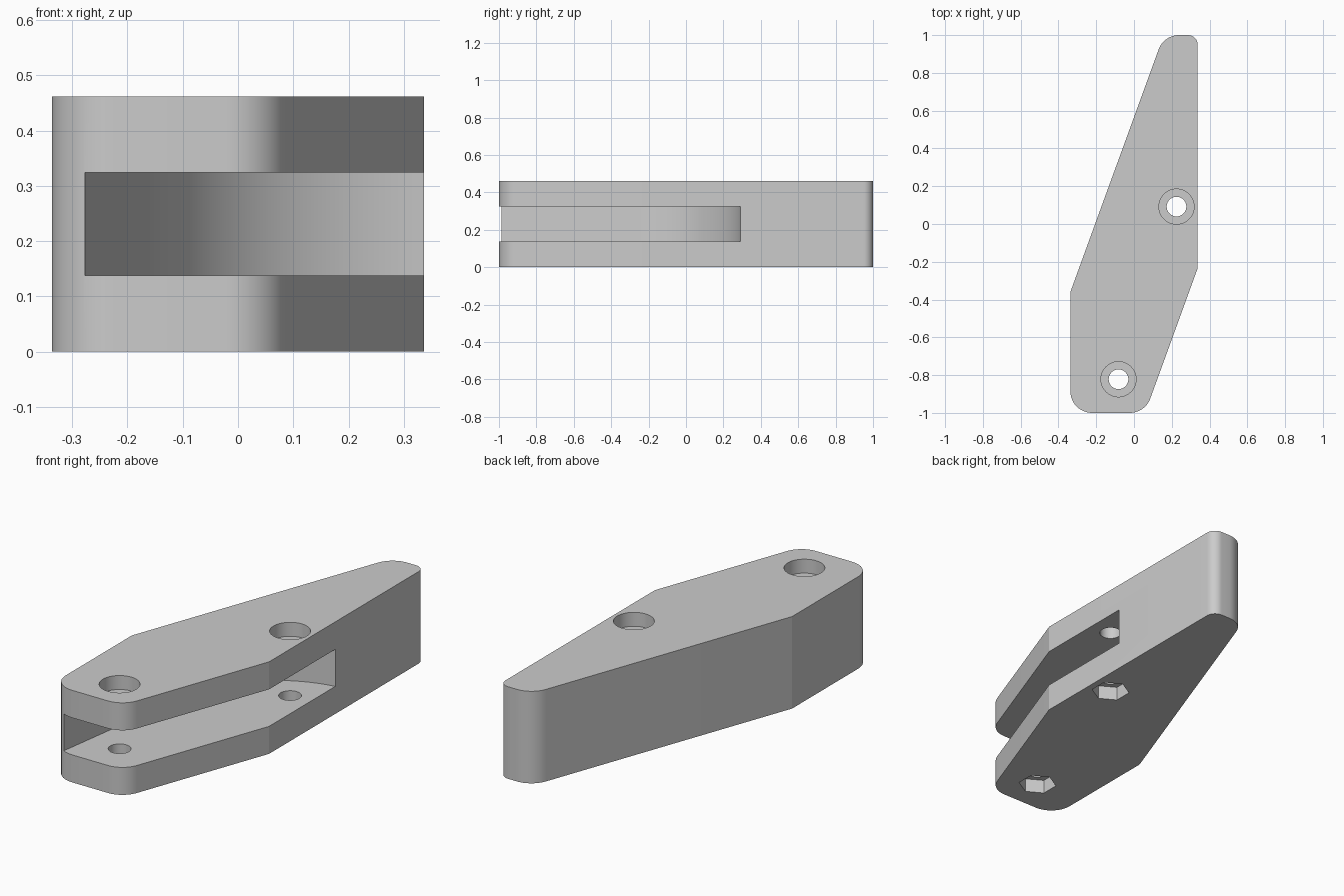
import bpy, bmesh
from math import radians, cos, sin, tan
from mathutils import Vector

if "Cube" in bpy.data.objects:
    bpy.data.objects.remove(bpy.data.objects["Cube"])

HEIGHT = 0.462
GREY = (0.6, 0.6, 0.6, 1)
grey = bpy.data.materials.new("light_grey")
grey.use_nodes = True
grey.diffuse_color = GREY
grey.node_tree.nodes["Principled BSDF"].inputs["Base Color"].default_value = GREY


def arc(center, radius, start, end, steps):
    """Points on an arc, angles in degrees."""
    return [Vector((center[0] + radius * cos(radians(start + (end - start) * i / steps)),
                    center[1] + radius * sin(radians(start + (end - start) * i / steps))))
            for i in range(steps + 1)]


def rounded(corners, steps=12):
    """Closed outline from (x, y, fillet radius) corners."""
    points = []
    for i, (x, y, r) in enumerate(corners):
        p = Vector((x, y))
        if r == 0:
            points.append(p)
            continue
        a = (Vector(corners[i - 1][:2]) - p).normalized()
        b = (Vector(corners[(i + 1) % len(corners)][:2]) - p).normalized()
        half = a.angle(b) / 2
        center = p + (a + b).normalized() * (r / sin(half))
        start = (p + a * (r / tan(half)) - center).normalized()
        end = (p + b * (r / tan(half)) - center).normalized()
        points += [center + start.slerp(end, k / steps) * r for k in range(steps + 1)]
    return points


def prism(name, outline, bottom, top):
    bm = bmesh.new()
    face = bm.faces.new([bm.verts.new((p[0], p[1], bottom)) for p in outline])
    extruded = bmesh.ops.extrude_face_region(bm, geom=[face])["geom"]
    bmesh.ops.translate(bm, vec=(0, 0, top - bottom),
                        verts=[v for v in extruded if isinstance(v, bmesh.types.BMVert)])
    bmesh.ops.recalc_face_normals(bm, faces=bm.faces)
    mesh = bpy.data.meshes.new(name)
    bm.to_mesh(mesh)
    bm.free()
    mesh.materials.append(grey)
    obj = bpy.data.objects.new(name, mesh)
    bpy.context.collection.objects.link(obj)
    return obj


# Main body with rounded ends
body = prism("lever_body", rounded([
    (-0.337, -1, 0.115), (0.0585, -1, 0.115), (0.337, -0.235, 0),
    (0.337, 1, 0.05), (0.158, 1, 0.115), (-0.337, -0.36, 0)]), 0, HEIGHT)

# Side slot: straight wall running into a wide curve
slot = [Vector((-0.291, -1.085)), Vector((-0.277, -0.985))]
slot += arc((0.419, -0.294), 0.59, 171.8, 90, 28)
slot += [Vector((0.6, 0.296)), Vector((0.6, -1.085))]
cutters = [prism("slot_cutter", slot, 0.138, 0.324)]

# Bolt holes: through bore, round recess above, hexagonal recess below
for center in ((0.225, 0.092), (-0.082, -0.822)):
    cutters.append(prism("bore_cutter", arc(center, 0.052, 0, 360, 40)[:-1], -0.1, 0.6))
    cutters.append(prism("head_cutter", arc(center, 0.093, 0, 360, 48)[:-1], HEIGHT - 0.07, 0.6))
    cutters.append(prism("nut_cutter", arc(center, 0.09, 30, 390, 6)[:-1], -0.1, 0.07))

for cutter in cutters:
    cutter.hide_render = True
    mod = body.modifiers.new(cutter.name, 'BOOLEAN')
    mod.operation = 'DIFFERENCE'
    mod.solver = 'EXACT'
    mod.object = cutter

# Bake the cuts and drop the cutters
bpy.context.view_layer.update()
result = bpy.data.meshes.new_from_object(body.evaluated_get(bpy.context.evaluated_depsgraph_get()))
body.modifiers.clear()
body.data = result
for cutter in cutters:
    bpy.data.objects.remove(cutter)

# Smooth curves, crisp edges
bpy.ops.object.select_all(action='DESELECT')
body.select_set(True)
bpy.context.view_layer.objects.active = body
bpy.ops.object.shade_smooth_by_angle(angle=radians(15))
